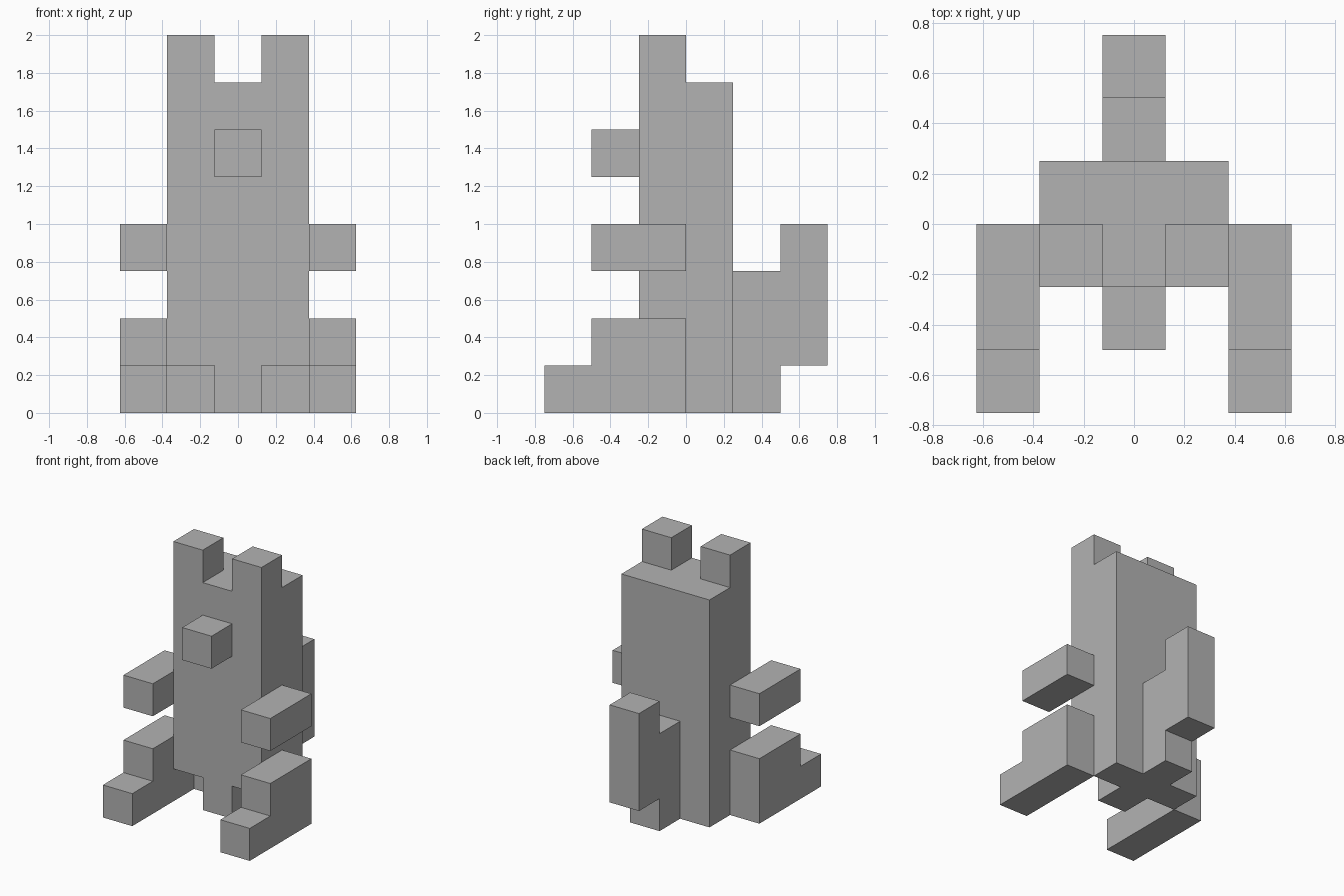
import bpy
import bmesh

U = 0.25  # block size

cube = bpy.data.objects.get("Cube")
if cube:
    bpy.data.objects.remove(cube, do_unlink=True)

# One plain grey
grey = bpy.data.materials.new("plain grey")
grey.use_nodes = True
color = (0.45, 0.45, 0.45, 1)
grey.diffuse_color = color
grey.node_tree.nodes["Principled BSDF"].inputs["Base Color"].default_value = color


def extrude_side(name, outline, x0, x1):
    """Extrude a (y, z) side outline, in blocks, from x0 to x1."""
    bm = bmesh.new()
    face = bm.faces.new([bm.verts.new((x0 * U, y * U, z * U)) for y, z in outline])
    out = bmesh.ops.extrude_face_region(bm, geom=[face])
    moved = [v for v in out["geom"] if isinstance(v, bmesh.types.BMVert)]
    bmesh.ops.translate(bm, verts=moved, vec=((x1 - x0) * U, 0, 0))
    bmesh.ops.recalc_face_normals(bm, faces=bm.faces)
    mesh = bpy.data.meshes.new(name)
    bm.to_mesh(mesh)
    bm.free()
    mesh.materials.append(grey)
    obj = bpy.data.objects.new(name, mesh)
    bpy.context.collection.objects.link(obj)
    return obj


def box(name, x, y, z):
    outline = [(y[0], z[0]), (y[1], z[0]), (y[1], z[1]), (y[0], z[1])]
    return extrude_side(name, outline, *x)


def cut(target, cutter):
    """Subtract the cutter and remove it."""
    cutter.hide_render = True
    mod = target.modifiers.new("cut", "BOOLEAN")
    mod.operation = "DIFFERENCE"
    mod.solver = "EXACT"
    mod.object = cutter
    bpy.context.view_layer.objects.active = target
    bpy.ops.object.modifier_apply(modifier=mod.name)
    bpy.data.objects.remove(cutter, do_unlink=True)


# Body with two ears rising from its front half
body = extrude_side("body_and_ears",
                    [(-1, 0), (1, 0), (1, 7), (0, 7), (0, 8), (-1, 8)], -1.5, 1.5)
cut(body, box("ear_gap", (-0.5, 0.5), (-2, 0.5), (7, 9)))

# Notches under the front of the body, beside each leg
for x in ((-2, -0.5), (0.5, 2)):
    cut(body, box("leg_notch", x, (-2, 0), (-1, 1)))

# Snout
box("snout", (-0.5, 0.5), (-2, -1), (5, 6))

# Stepped tail
extrude_side("tail", [(1, 0), (2, 0), (2, 1), (3, 1), (3, 4), (2, 4), (2, 3), (1, 3)],
             -0.5, 0.5)

# Arms and stepped legs on both sides
for side, x in (("left", (1.5, 2.5)), ("right", (-2.5, -1.5))):
    box(side + "_arm", x, (-2, 0), (3, 4))
    extrude_side(side + "_leg",
                 [(-3, 0), (0, 0), (0, 2), (-2, 2), (-2, 1), (-3, 1)], *x)
